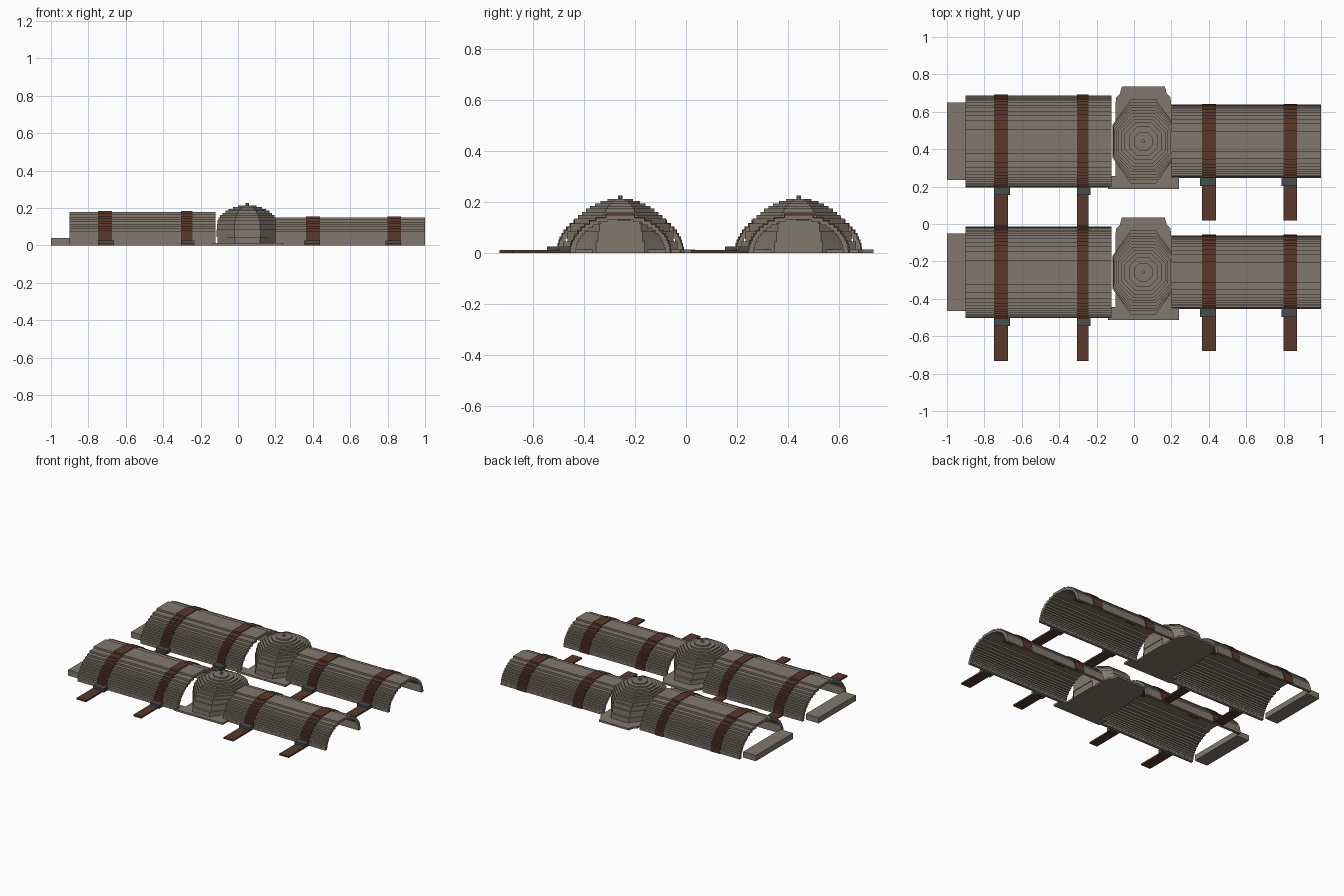
import bpy
import bmesh
import math

if "Cube" in bpy.data.objects:
    bpy.data.objects.remove(bpy.data.objects["Cube"])


def material(name, rgb):
    m = bpy.data.materials.new(name)
    m.diffuse_color = (*rgb, 1.0)
    m.use_nodes = True
    m.node_tree.nodes["Principled BSDF"].inputs["Base Color"].default_value = m.diffuse_color
    return m


STONE = material("weathered_plate", (0.22, 0.19, 0.15))
LEATHER = material("brown_leather", (0.10, 0.040, 0.025))
STEEL = material("dark_steel", (0.065, 0.075, 0.077))


def finish(name, bm, mat):
    bmesh.ops.recalc_face_normals(bm, faces=bm.faces)
    me = bpy.data.meshes.new(name)
    bm.to_mesh(me)
    bm.free()
    me.materials.append(mat)
    ob = bpy.data.objects.new(name, me)
    bpy.context.collection.objects.link(ob)
    return ob


def add_prism(bm, points, offset):
    """Extrude a closed outline of 3D points by an offset."""
    face = bm.faces.new([bm.verts.new(p) for p in points])
    ext = bmesh.ops.extrude_face_region(bm, geom=[face])
    verts = [g for g in ext["geom"] if isinstance(g, bmesh.types.BMVert)]
    bmesh.ops.translate(bm, verts=verts, vec=offset)


def box(name, x0, x1, y0, y1, z0, z1, mat):
    bm = bmesh.new()
    add_prism(bm, [(x0, y0, z0), (x1, y0, z0), (x1, y1, z0), (x0, y1, z0)],
              (0, 0, z1 - z0))
    return finish(name, bm, mat)


def stairs(a, b, n):
    """Stepped half ellipse in y-z, from +y foot over the crown to -y foot."""
    half = []
    for k in range(n):
        w = a * math.sqrt(1 - ((k + 0.5) / n) ** 2)
        half += [(w, b * k / n), (w, b * (k + 1) / n)]
    return half + [(-y, z) for y, z in reversed(half)]


def arch(name, x0, x1, yc, outer, inner, n, mat):
    """Hollow stepped arch running along x."""
    ring = stairs(*outer, n) + stairs(*inner, n)[::-1]
    bm = bmesh.new()
    add_prism(bm, [(x0, yc + y, z) for y, z in ring], (x1 - x0, 0, 0))
    return finish(name, bm, mat)


def knee(name, xc, yc):
    """Stepped eight-sided dome: (bottom z, top z, x radius, y radius)."""
    layers = [(0.0, 0.045, 0.160, 0.225), (0.045, 0.085, 0.165, 0.208),
              (0.085, 0.115, 0.163, 0.195), (0.115, 0.135, 0.160, 0.180),
              (0.135, 0.150, 0.153, 0.165), (0.150, 0.162, 0.145, 0.150),
              (0.162, 0.174, 0.132, 0.135), (0.174, 0.185, 0.118, 0.118),
              (0.185, 0.195, 0.100, 0.100), (0.195, 0.204, 0.078, 0.078),
              (0.204, 0.213, 0.050, 0.050), (0.213, 0.226, 0.009, 0.009)]
    bm = bmesh.new()
    for z0, z1, rx, ry in layers:
        pts = [(xc + rx * sx, yc + ry * sy, z0) for sx, sy in
               ((1, -.42), (1, .42), (.42, 1), (-.42, 1),
                (-1, .42), (-1, -.42), (-.42, -1), (.42, -1))]
        add_prism(bm, pts, (0, 0, z1 - z0))
    return finish(name, bm, STONE)


def knee_plate(name, xc, yc):
    """Flat base with a tapered flap on one side and a wide wing on the other."""
    half = [(0.19, -0.255), (0.19, -0.185), (0.15, -0.185), (0.15, 0.19),
            (0.145, 0.235), (0.125, 0.255), (0.115, 0.293)]
    pts = half + [(-x, y) for x, y in reversed(half)]
    bm = bmesh.new()
    add_prism(bm, [(xc + x, yc + y, 0) for x, y in pts], (0, 0, 0.013))
    return finish(name, bm, STONE)


# Shell sizes: x start, x end, half width, height, steps, tail reach, straps
SHELLS = {
    "thigh": (-0.90, -0.12, 0.246, 0.178, 14, 0.474, ((-0.748, -0.674), (-0.305, -0.243))),
    "shin": (0.20, 1.00, 0.196, 0.150, 12, 0.422, ((0.364, 0.438), (0.798, 0.872))),
}

for side, yc in (("front", -0.258), ("back", 0.442)):
    for part, (x0, x1, a, b, n, tail, straps) in SHELLS.items():
        arch(f"{side}_{part}_shell", x0, x1, yc, (a, b), (a - 0.02, b - 0.018), n, STONE)
        for i, (s0, s1) in enumerate(straps, 1):
            label = f"{side}_{part}_strap_{i}"
            # strap over the shell, with its crown patch and loose tail
            arch(label, s0, s1, yc, (a + 0.005, b + 0.005),
                 (a - 0.008, b - 0.008), n, LEATHER)
            box(label + "_patch", s0, s1, yc - 0.01, yc + 0.04,
                b - 0.022, b + 0.004, LEATHER)
            box(label + "_tail", s0, s1, yc - tail, yc - a + 0.02, 0, 0.011, LEATHER)
            # buckle at the foot of the strap
            e0, e1 = (0.0, 0.01) if part == "thigh" else (0.01, 0.0)
            y = yc - a
            box(label + "_buckle", s0 - e0, s1 + e1, y - 0.042, y + 0.004, 0, 0.026, STEEL)
    # upper end slab
    box(f"{side}_end_slab", -1.0, -0.90, yc - 0.208, yc + 0.208, 0, 0.04, STONE)
    knee_plate(f"{side}_knee_plate", 0.05, yc)
    knee(f"{side}_knee_dome", 0.05, yc)
